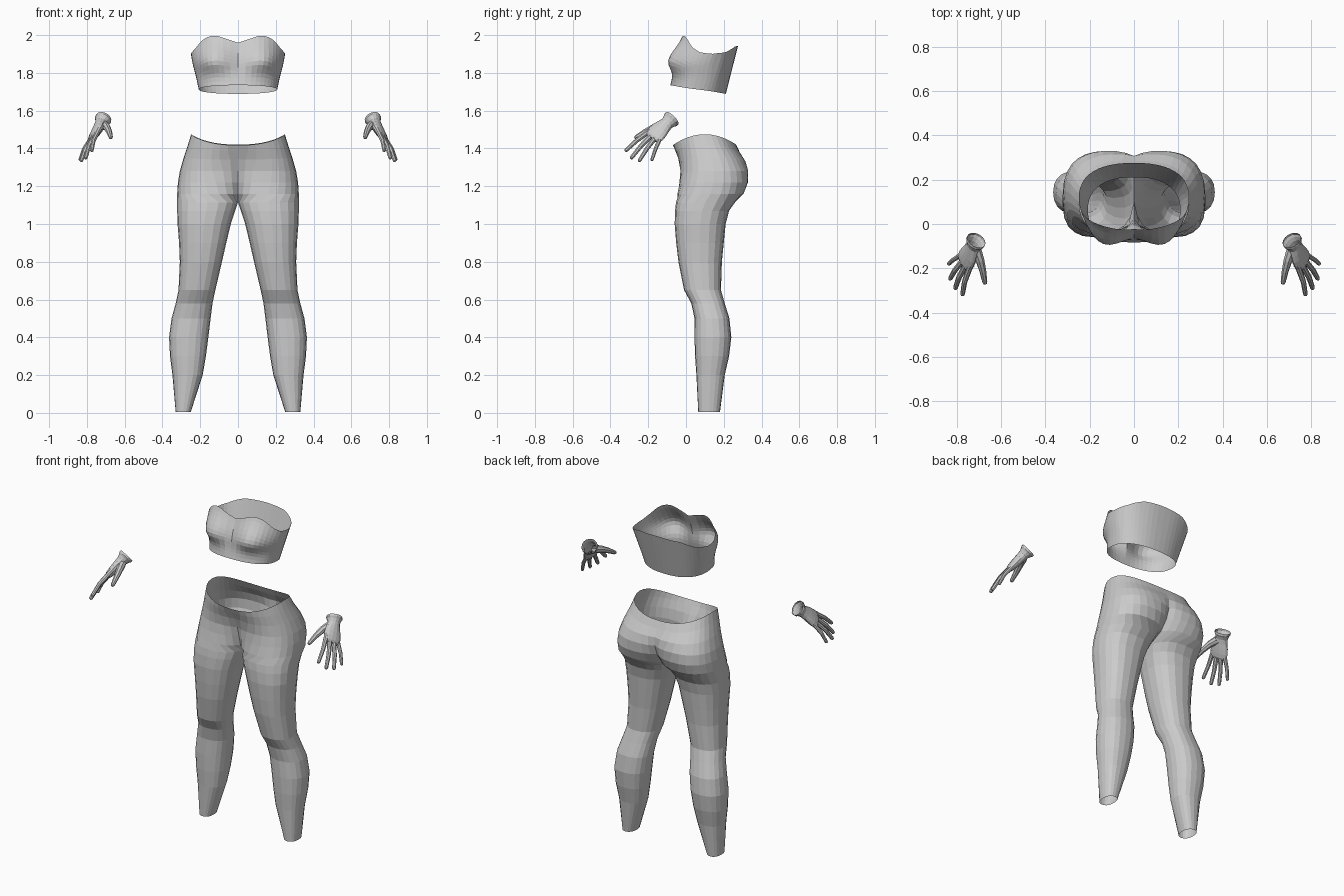
import bpy, bmesh, math
from mathutils import Vector

if "Cube" in bpy.data.objects:
    bpy.data.objects.remove(bpy.data.objects["Cube"])

grey = bpy.data.materials.new("light grey fabric")
grey.diffuse_color = (0.6, 0.6, 0.6, 1)
grey.use_nodes = True
grey.node_tree.nodes["Principled BSDF"].inputs["Base Color"].default_value = grey.diffuse_color


def loft(bm, rings, closed=True, cap=False):
    """Skin a list of equally long point rings with quads."""
    rows = [[bm.verts.new(p) for p in r] for r in rings]
    n = len(rows[0])
    for a, b in zip(rows, rows[1:]):
        for i in range(n if closed else n - 1):
            j = (i + 1) % n
            bm.faces.new((a[i], a[j], b[j], b[i]))
    if cap:
        bm.faces.new(rows[-1])


def finish(name, bm, mirror=False):
    bmesh.ops.remove_doubles(bm, verts=bm.verts, dist=0.0005)
    bmesh.ops.recalc_face_normals(bm, faces=bm.faces)
    me = bpy.data.meshes.new(name)
    bm.to_mesh(me)
    bm.free()
    me.materials.append(grey)
    ob = bpy.data.objects.new(name, me)
    bpy.context.collection.objects.link(ob)
    if mirror:
        m = ob.modifiers.new("mirror", 'MIRROR')
        m.merge_threshold = 0.002
    return ob


def spow(v, e):
    return math.copysign(abs(v) ** e, v)


def lerp_table(tab, v):
    for (a, p), (b, q) in zip(tab, tab[1:]):
        if v <= b:
            return p + (q - p) * (v - a) / (b - a)
    return tab[-1][1]


# Leggings: z, inner x, outer x, front y, back y, waist sag
LEG = [
    (0.005, .25, .33, .065, .18, 0), (.2, .187, .347, .055, .205, 0),
    (.3, .17, .36, .048, .228, 0), (.4, .157, .365, .045, .24, 0),
    (.5, .145, .352, .045, .23, 0), (.58, .135, .33, .028, .205, 0),
    (.65, .12, .315, -.01, .185, 0), (.8, .085, .308, -.04, .19, 0),
    (.9, .062, .312, -.052, .2, 0), (1.0, .038, .32, -.06, .21, 0),
    (1.07, .015, .322, -.058, .228, 0), (1.115, 0, .322, -.053, .26, 0),
    (1.16, -.025, .322, -.045, .305, 0), (1.22, -.05, .318, -.035, .328, 0),
    (1.28, -.08, .308, -.03, .33, 0), (1.35, -.13, .288, -.04, .315, .2),
    (1.42, -.19, .265, -.058, .285, .6), (1.475, -.245, .248, -.07, .265, 1),
]
bm = bmesh.new()
rings = []
N = 20
for z, xi, xo, yf, yb, sag in LEG:
    cx, rx = (xi + xo) / 2, (xo - xi) / 2
    cy, ry = (yf + yb) / 2, (yb - yf) / 2
    e = 2.35
    # above the crotch the ring is cut open at the middle plane
    a0 = math.pi if xi >= 0 else math.acos(-max(cx / rx, 0) ** (e / 2))
    ring = []
    for i in range(N + 1):
        a = -a0 + 2 * a0 * i / N
        x = cx + rx * spow(math.cos(a), 2 / e)
        y = cy + ry * spow(math.sin(a), 2 / e)
        if xi < 0 and i in (0, N):
            x = 0
        ring.append((max(x, 0), y, z - sag * 2.0 * (y - .1) ** 2))
    rings.append(ring)
loft(bm, rings, closed=False)
finish("leggings", bm, mirror=True)

# Strapless top: half shell swept from front centre to back centre
TOP_EDGE = [(0, 1.96), (12, 1.982), (24, 1.998), (34, 1.995), (45, 1.975), (60, 1.935),
            (75, 1.91), (95, 1.9), (120, 1.91), (150, 1.94), (180, 1.945)]
bm = bmesh.new()
rings = []
ROWS, COLS = 12, 24
for r in range(ROWS + 1):
    t = r / ROWS
    ring = []
    for c in range(COLS + 1):
        deg = 180 * c / COLS
        a = math.radians(deg)
        s, k = spow(math.sin(a), .85), spow(math.cos(a), .85)
        low = 1.712 + .023 * math.cos(a)
        z = low + (lerp_table(TOP_EDGE, deg) - low) * t
        rx = .208 + .038 * t
        x = rx * s
        y = (.064 + .064 * t) - (.147 + .001 * t) * k
        # bust swelling, fuller and sharper on its lower side
        if deg < 110:
            dz = (z - 1.865) / (.055 if z < 1.865 else .08)
            dx = (x - .125) / .085
            b = math.exp(-(dx * dx + dz * dz) * .8)
            y -= .056 * b
            x += .02 * b * s
        ring.append((0 if c in (0, COLS) else x, y, z))
    rings.append(ring)
loft(bm, rings, closed=False)
finish("strapless_top", bm, mirror=True)

# Gloves: hand axes (along fingers, across the knuckles, through the palm)
D = Vector((.055, -.105, -.10)).normalized()
W = Vector((.045, .08, -.045))
W = (W - D * W.dot(D)).normalized()
T = D.cross(W)
WRIST = Vector((.712, -.073, 1.559))


def oval(c, u, v, ru, rv, n):
    return [c + u * ru * math.cos(2 * math.pi * i / n) + v * rv * math.sin(2 * math.pi * i / n)
            for i in range(n)]


def finger(bm, pts, r0, r1):
    """Tapered tube with a rounded tip along a few points."""
    p = [Vector(q) for q in pts]
    d = (p[-1] - p[-2]).normalized()
    p = p[:-1] + [p[-1] - d * r1, p[-1] - d * r1 * .3, p[-1]]
    n = len(p)
    rings = []
    for i, c in enumerate(p):
        ax = (p[min(i + 1, n - 1)] - p[max(i - 1, 0)]).normalized()
        u = ax.cross(T).normalized()
        r = r0 + (r1 - r0) * min(1, i / (n - 3))
        r *= {n - 1: .35, n - 2: .8}.get(i, 1)
        rings.append(oval(c, u, ax.cross(u), r, r, 8))
    loft(bm, rings, cap=True)


bm = bmesh.new()
# cuff and palm: distance, half width, half thickness, sideways shift
PALM = [(0, .046, .044, 0), (.012, .047, .044, 0), (.022, .041, .037, 0), (.04, .036, .03, 0),
        (.065, .043, .028, -.002), (.095, .052, .026, -.002), (.125, .056, .023, 0),
        (.15, .054, .019, 0), (.163, .045, .011, 0)]
loft(bm, [oval(WRIST + D * d + W * s, W, T, w, t, 14) for d, w, t, s in PALM], cap=True)
# index, middle, ring and little finger: offset across knuckles, reach, tip, radius
TIPS = [(-.041, .14, (.775, -.323, 1.385), .0155), (-.014, .15, (.808, -.293, 1.345), .016),
        (.014, .15, (.832, -.25, 1.33), .0155), (.04, .14, (.838, -.182, 1.335), .0135)]
for off, reach, tip, r in TIPS:
    base = WRIST + D * reach + W * off
    tip = Vector(tip)
    out = T if T.x > 0 else -T
    mid = base.lerp(tip, .5) + out * .008
    finger(bm, [base - D * .02, base, mid, tip], r, r * .68)
# thumb
finger(bm, [(.712, -.118, 1.525), (.695, -.165, 1.512), (.682, -.215, 1.488), (.672, -.272, 1.455)],
       .024, .0115)
finish("gloves", bm, mirror=True)
